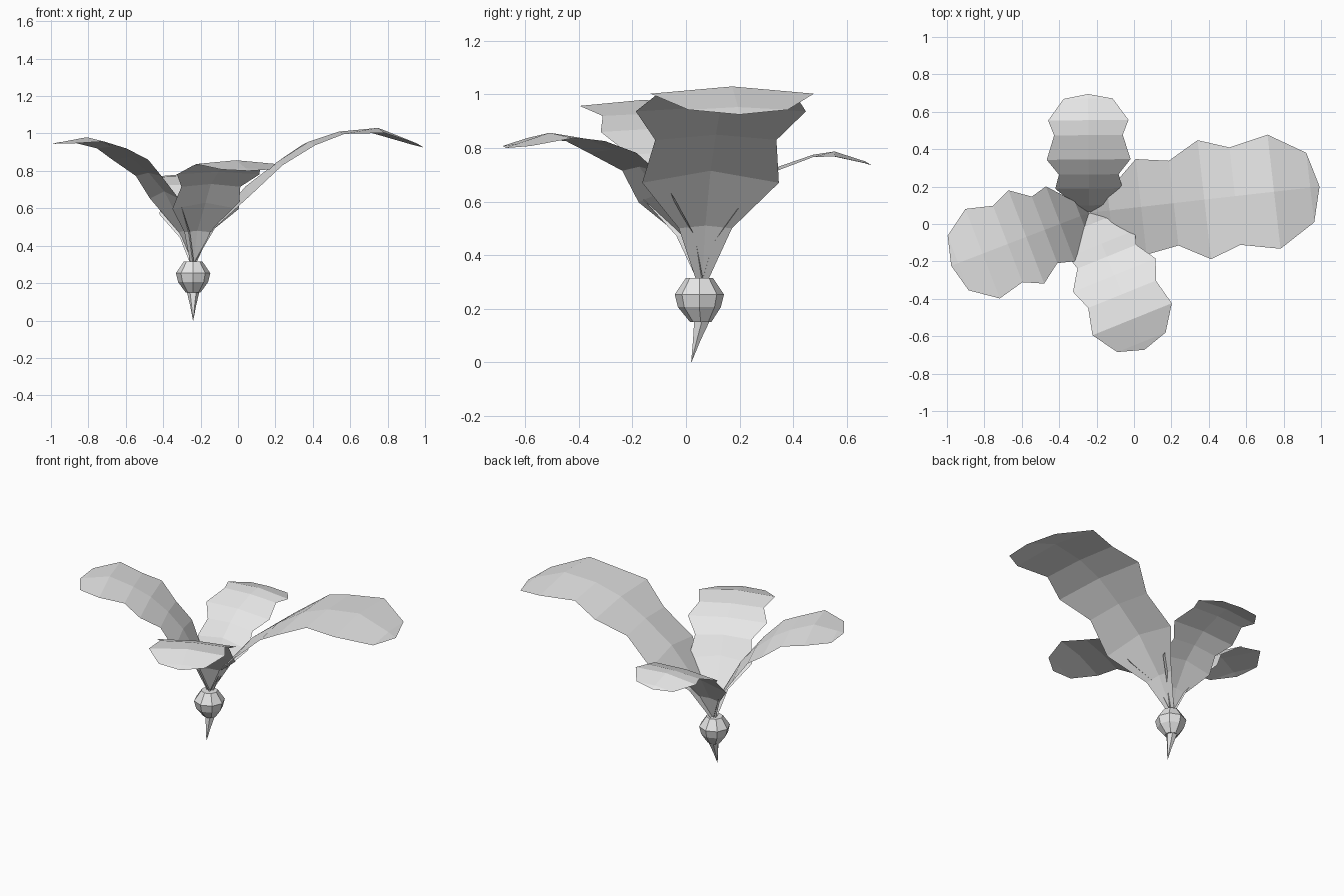
import bpy, bmesh, math
from mathutils import Vector

cube = bpy.data.objects.get("Cube")
if cube:
    bpy.data.objects.remove(cube, do_unlink=True)

grey = bpy.data.materials.new("plain_grey")
grey.use_nodes = True
grey.diffuse_color = (0.8, 0.8, 0.8, 1)
grey.node_tree.nodes["Principled BSDF"].inputs["Base Color"].default_value = (0.8, 0.8, 0.8, 1)

STEM = Vector((-0.24, 0.06, 0))  # where all the leaves sprout


def finish(bm, name, closed=False):
    if closed:
        bmesh.ops.recalc_face_normals(bm, faces=bm.faces)
    mesh = bpy.data.meshes.new(name)
    bm.to_mesh(mesh)
    bm.free()
    mesh.materials.append(grey)
    obj = bpy.data.objects.new(name, mesh)
    bpy.context.collection.objects.link(obj)
    return obj


# Shared leaf outline: half width and edge droop at each rib, base to tip
WIDTH = [0.02, 0.10, 0.257, 0.228, 0.32, 0.262, 0.307, 0.187]
DROOP = [0, 0.01, 0.045, 0.02, 0.018, 0.012, 0.027, 0.01]


def leaf(name, angle, scale, path):
    """Arching leaf with a raised midrib; path gives (distance, height) per rib."""
    a = math.radians(angle)
    along = Vector((math.cos(a), math.sin(a), 0))
    across = Vector((-along.y, along.x, 0))
    bm = bmesh.new()
    rows = []
    for (d, z), w, droop in zip(path, WIDTH, DROOP):
        mid = STEM + along * d + Vector((0, 0, z))
        rows.append([bm.verts.new(mid + across * (w * scale * s)
                                  - Vector((0, 0, droop * scale * abs(s))))
                     for s in (-1, 0, 1)])
    for low, high in zip(rows, rows[1:]):
        for i in range(2):
            bm.faces.new((low[i], high[i], high[i + 1], low[i + 1]))
    d, z = path[-1]
    tip = bm.verts.new(STEM + along * d + Vector((0, 0, z)))
    for i in range(2):
        bm.faces.new((rows[-1][i], tip, rows[-1][i + 1]))
    return finish(bm, name)


leaf("left_leaf", 6.5, 1.0,
     [(0.0, 0.30), (0.11, 0.51), (0.28, 0.715), (0.455, 0.85), (0.62, 0.955),
      (0.785, 1.01), (0.995, 1.03), (1.19, 0.953), (1.24, 0.925)])
leaf("right_leaf", 201, 0.835,
     [(0.0, 0.30), (0.05, 0.48), (0.165, 0.69), (0.255, 0.79), (0.36, 0.875),
      (0.466, 0.93), (0.61, 0.98), (0.75, 0.955), (0.79, 0.945)])
leaf("front_leaf", -68, 0.745,
     [(0.0, 0.30), (0.06, 0.48), (0.178, 0.63), (0.253, 0.73), (0.36, 0.795),
      (0.47, 0.835), (0.614, 0.857), (0.747, 0.815), (0.79, 0.80)])
leaf("back_leaf", 90.5, 0.7,
     [(0.0, 0.30), (0.04, 0.45), (0.13, 0.60), (0.205, 0.67), (0.285, 0.73),
      (0.415, 0.775), (0.495, 0.787), (0.61, 0.75), (0.635, 0.735)])


def lathe(name, rings, sides=8):
    """Closed faceted body; each ring is (y, z, radius)."""
    bm = bmesh.new()
    loops = []
    for y, z, r in rings:
        loops.append([bm.verts.new((STEM.x + r * math.cos(math.tau * i / sides),
                                    y + r * math.sin(math.tau * i / sides), z))
                      for i in range(sides)])
    for low, high in zip(loops, loops[1:]):
        for i in range(sides):
            j = (i + 1) % sides
            bm.faces.new((low[i], low[j], high[j], high[i]))
    bm.faces.new(loops[0])
    bm.faces.new(loops[-1])
    return finish(bm, name, closed=True)


# Bulb and the curved root under it
lathe("bulb", [(0.055, 0.15, 0.04), (0.05, 0.205, 0.08),
               (0.05, 0.253, 0.092), (0.05, 0.315, 0.05)])
lathe("root", [(0.02, 0.0, 0.001), (0.04, 0.08, 0.016), (0.06, 0.155, 0.034)], 6)
